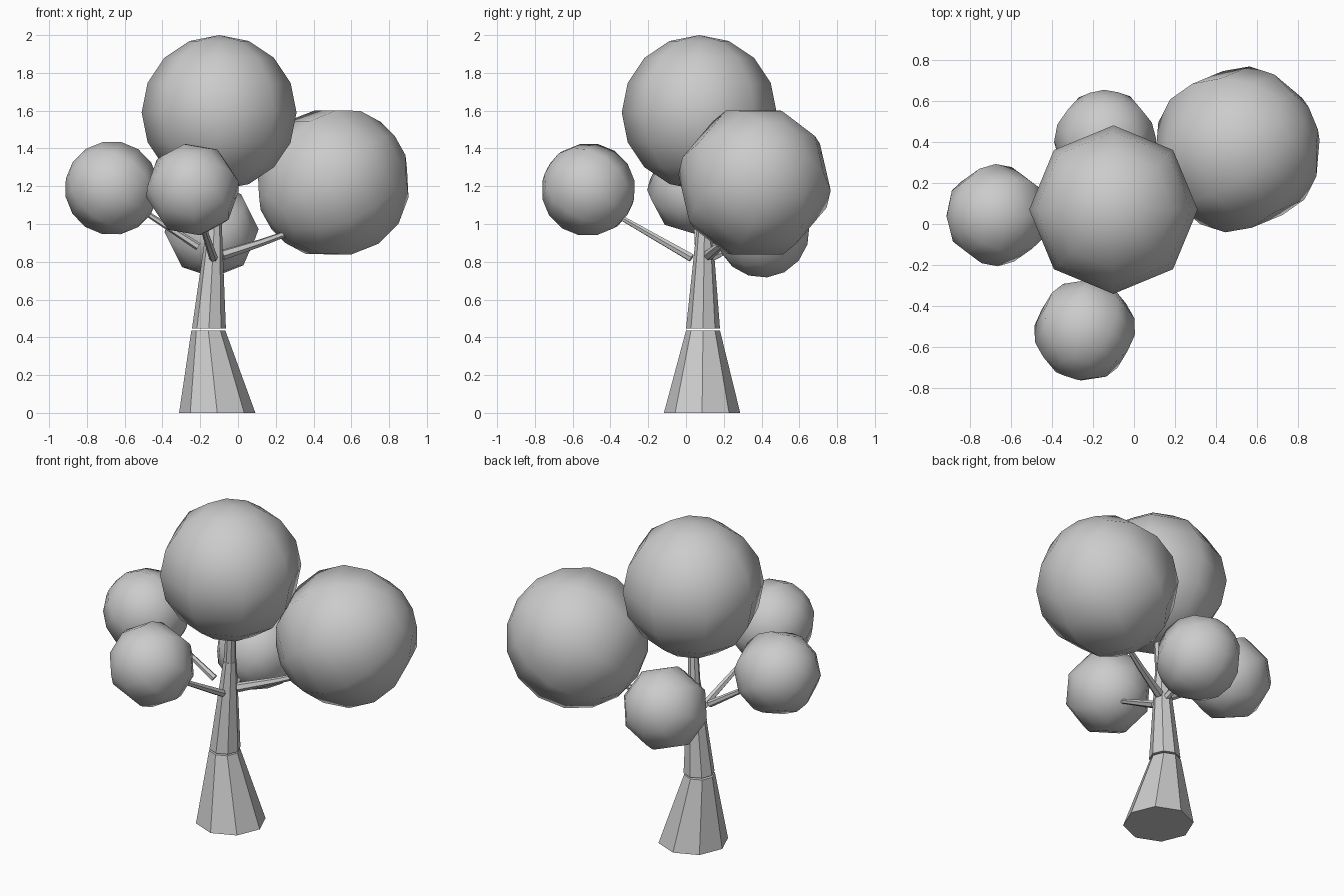
import bpy, bmesh, math
from mathutils import Vector

if "Cube" in bpy.data.objects:
    bpy.data.objects.remove(bpy.data.objects["Cube"])

UP = Vector((0, 0, 1))

def finish(name, bm, smooth=False):
    bmesh.ops.recalc_face_normals(bm, faces=bm.faces)
    for f in bm.faces:
        f.smooth = smooth
    mesh = bpy.data.meshes.new(name)
    bm.to_mesh(mesh)
    bm.free()
    obj = bpy.data.objects.new(name, mesh)
    bpy.context.collection.objects.link(obj)
    return obj

def tube(name, points, sides, level=False):
    """Capped tapered limb through (position, radius) stations."""
    bm = bmesh.new()
    rings = []
    pos = [Vector(p) for p, r in points]
    for i, (p, r) in enumerate(points):
        d = UP if level else (pos[min(i + 1, len(pos) - 1)] - pos[max(i - 1, 0)]).normalized()
        q = UP.rotation_difference(d)
        ring = []
        for k in range(sides):
            a = math.tau * k / sides
            ring.append(bm.verts.new(pos[i] + q @ Vector((r * math.cos(a), r * math.sin(a), 0))))
        rings.append(ring)
    for a, b in zip(rings, rings[1:]):
        for k in range(sides):
            n = (k + 1) % sides
            bm.faces.new((a[k], a[n], b[n], b[k]))
    bm.faces.new(rings[0][::-1])
    bm.faces.new(rings[-1])
    return finish(name, bm)

def foliage(name, centre, radius, axis=(0, 0, 1)):
    """Eight-sided ball whose pole follows the branch."""
    bm = bmesh.new()
    bmesh.ops.create_uvsphere(bm, u_segments=8, v_segments=8, radius=radius)
    obj = finish(name, bm, True)
    obj.location = centre
    obj.rotation_mode = 'QUATERNION'
    obj.rotation_quaternion = UP.rotation_difference(Vector(axis).normalized())
    return obj

# Trunk: flared base, thin gap, then the slender upper part
tube("trunk_base", [((-0.11, 0.085, 0), 0.202), ((-0.157, 0.09, 0.436), 0.09)], 8, True)
tube("trunk_middle", [((-0.154, 0.09, 0.446), 0.09), ((-0.125, 0.098, 1.0), 0.039)], 8, True)
tube("trunk_top", [((-0.125, 0.098, 1.0), 0.037), ((-0.105, 0.08, 1.3), 0.025)], 8, True)

# Crown
foliage("crown_foliage", (-0.1, 0.07, 1.59), 0.41)

# Side branches: stations along each limb, ball centre and radius
limbs = {
    "right": ([((-0.085, 0.12, 0.835), 0.028), ((0.12, 0.2, 0.9), 0.02),
               ((0.34, 0.29, 0.98), 0.014)], (0.503, 0.363, 1.22), 0.41),
    "left": ([((-0.21, 0.065, 0.88), 0.021), ((-0.52, 0.05, 1.08), 0.013)],
             (-0.668, 0.043, 1.19), 0.249),
    "front": ([((-0.13, 0.03, 0.82), 0.023), ((-0.21, -0.39, 1.06), 0.013)],
              (-0.24, -0.517, 1.182), 0.249),
    "back": ([((-0.13, 0.13, 0.82), 0.023), ((-0.14, 0.32, 0.91), 0.014)],
             (-0.14, 0.405, 0.965), 0.249),
}
for side, (points, centre, radius) in limbs.items():
    tube(side + "_branch", points, 6)
    foliage(side + "_foliage", centre, radius, Vector(centre) - Vector(points[0][0]))
